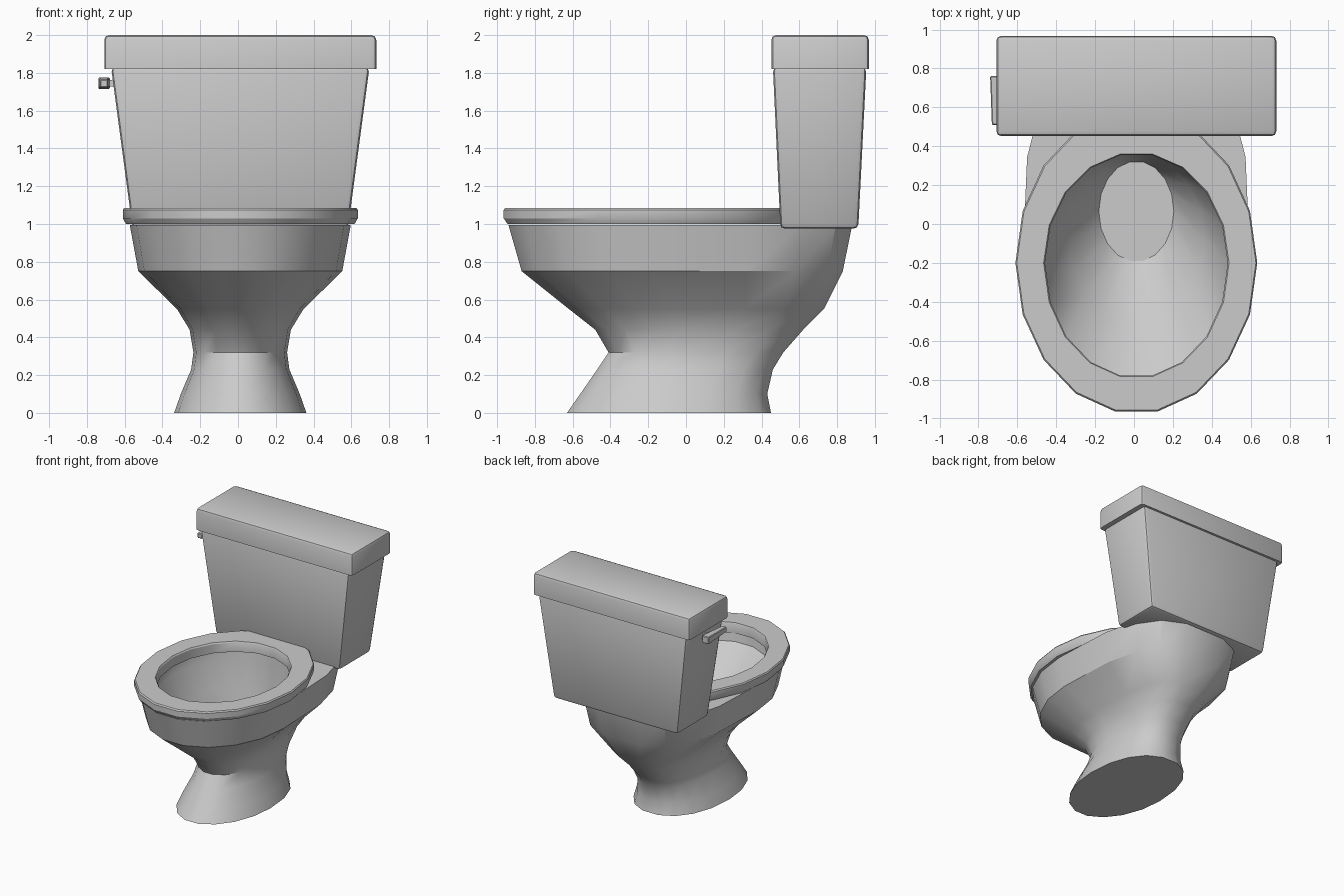
import bpy, bmesh
from math import sin, cos, radians

if "Cube" in bpy.data.objects:
    bpy.data.objects.remove(bpy.data.objects["Cube"])

CX = 0.012  # symmetry plane of the fixture


def loft(name, rings, caps=True, loop=False, bevel=0.0, bevel_test=None, segments=2):
    """Skin a list of equal-length point rings into one mesh object."""
    bm = bmesh.new()
    vs = [[bm.verts.new(p) for p in r] for r in rings]
    n = len(rings[0])
    pairs = list(zip(vs, vs[1:]))
    if loop:
        pairs.append((vs[-1], vs[0]))
    for a, b in pairs:
        for i in range(n):
            j = (i + 1) % n
            bm.faces.new((a[i], a[j], b[j], b[i]))
    if caps and not loop:
        bm.faces.new(vs[0])
        bm.faces.new(vs[-1])
    bmesh.ops.recalc_face_normals(bm, faces=bm.faces)
    if bevel:
        edges = [e for e in bm.edges if bevel_test is None or bevel_test(e)]
        bmesh.ops.bevel(bm, geom=edges, offset=bevel, segments=segments,
                        profile=0.5, affect='EDGES')
    me = bpy.data.meshes.new(name)
    bm.to_mesh(me)
    bm.free()
    ob = bpy.data.objects.new(name, me)
    bpy.context.collection.objects.link(ob)
    bpy.ops.object.select_all(action='DESELECT')
    ob.select_set(True)
    bpy.context.view_layer.objects.active = ob
    bpy.ops.object.shade_smooth_by_angle(angle=radians(30))
    return ob


def oval(z, front, back, half, mid, power=1.0, n=18):
    """18-sided egg; power below 1 squares off the rear half."""
    pts = []
    norm = cos(radians(10)) ** power
    for i in range(n):
        a = radians(10 + 360 / n * i)
        s, c = sin(a), cos(a)
        sx = 1 if s > 0 else -1
        if c > 0:
            x, y = s, mid - (mid - front) * c / cos(radians(10))
        else:
            x = sx * abs(s) ** power
            y = mid + (back - mid) * abs(c) ** power / norm
        pts.append((CX + half * x, y, z))
    return pts


def rect(z, hx, y0, y1):
    return [(CX - hx, y0, z), (CX + hx, y0, z), (CX + hx, y1, z), (CX - hx, y1, z)]


# Pedestal and bowl: outside upward, over the rim, then down inside to the water
outer = [(0.00, -0.63, 0.45, 0.35, -0.09, 0.9),
         (0.10, -0.56, 0.43, 0.315, -0.07, 0.9),
         (0.23, -0.47, 0.46, 0.26, -0.03, 0.85),
         (0.32, -0.41, 0.515, 0.248, 0.0, 0.8),
         (0.44, -0.48, 0.62, 0.268, -0.02, 0.75),
         (0.55, -0.62, 0.73, 0.335, -0.08, 0.7),
         (0.75, -0.87, 0.83, 0.54, -0.19, 0.65),
         (0.995, -0.94, 0.88, 0.585, -0.2, 0.65)]
inner = [(0.995, -0.79, 0.37, 0.485, -0.2),
         (0.93, -0.78, 0.365, 0.475, -0.2),
         (0.72, -0.52, 0.35, 0.35, -0.08),
         (0.50, -0.19, 0.32, 0.193, 0.065)]
loft("bowl", [oval(*r) for r in outer + inner])

# Seat ring
seat = [(1.00, -0.945, 0.56, 0.605, -0.2),
        (1.03, -0.965, 0.57, 0.622, -0.2),
        (1.075, -0.965, 0.57, 0.622, -0.2),
        (1.085, -0.957, 0.562, 0.615, -0.2),
        (1.085, -0.785, 0.36, 0.477, -0.2),
        (1.075, -0.78, 0.355, 0.47, -0.2),
        (1.00, -0.78, 0.355, 0.47, -0.2)]
loft("seat", [oval(*r) for r in seat], loop=True)

# Tapered cistern
loft("tank", [rect(0.975, 0.57, 0.50, 0.912), rect(1.83, 0.684, 0.46, 0.955)],
     bevel=0.025)

# Cistern lid, rounded on top and at the corners
loft("tank_lid", [rect(1.82, 0.72, 0.452, 0.968), rect(2.0, 0.72, 0.452, 0.968)],
     bevel=0.025,
     bevel_test=lambda e: max(v.co.z for v in e.verts) > 1.9)


# Flush lever and its stem
def section(y, x, z, hx, hz):
    return [(x - hx, y, z - hz), (x + hx, y, z - hz),
            (x + hx, y, z + hz), (x - hx, y, z + hz)]


loft("flush_lever", [section(0.51, -0.71, 1.745, 0.021, 0.021),
                     section(0.76, -0.709, 1.745, 0.031, 0.030)],
     bevel=0.005, segments=1)
loft("lever_stem", [section(0.68, -0.665, 1.745, 0.035, 0.018),
                    section(0.73, -0.665, 1.745, 0.035, 0.018)])
